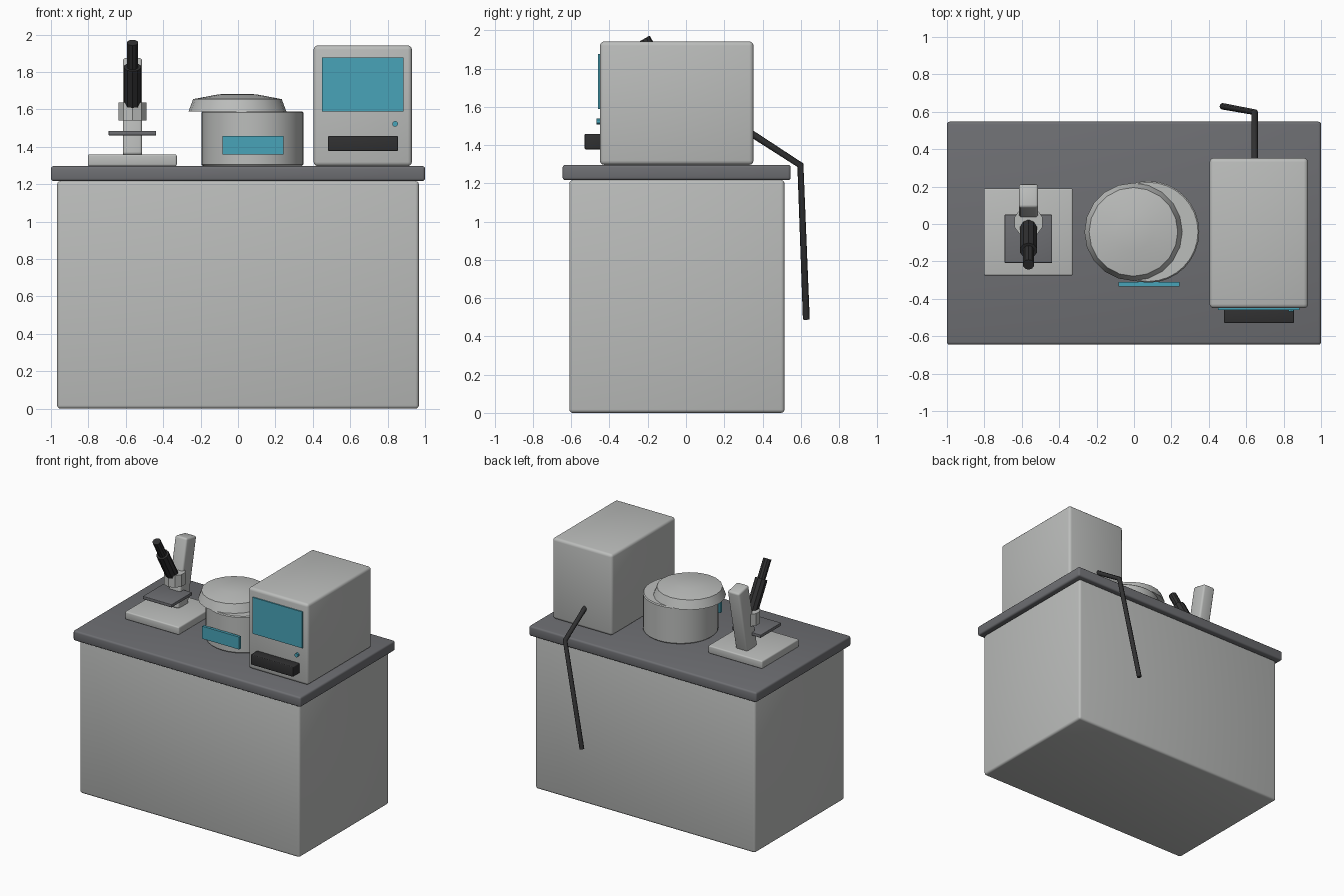
import bpy, bmesh, math
from mathutils import Matrix, Vector

if "Cube" in bpy.data.objects:
    bpy.data.objects.remove(bpy.data.objects["Cube"])


def material(name, r, g, b):
    m = bpy.data.materials.new(name)
    m.diffuse_color = (r, g, b, 1)
    m.use_nodes = True
    m.node_tree.nodes["Principled BSDF"].inputs["Base Color"].default_value = m.diffuse_color
    return m


LIGHT = material("light_grey", 0.50, 0.51, 0.50)
SLATE = material("slate_grey", 0.155, 0.158, 0.17)
DARK = material("near_black", 0.03, 0.03, 0.031)
TEAL = material("teal", 0.065, 0.37, 0.48)


def finish(bm, name, mat, angle=30):
    bmesh.ops.recalc_face_normals(bm, faces=bm.faces)
    me = bpy.data.meshes.new(name)
    bm.to_mesh(me)
    bm.free()
    me.materials.append(mat)
    ob = bpy.data.objects.new(name, me)
    bpy.context.collection.objects.link(ob)
    bpy.ops.object.select_all(action='DESELECT')
    ob.select_set(True)
    bpy.context.view_layer.objects.active = ob
    bpy.ops.object.shade_smooth_by_angle(angle=math.radians(angle))
    return ob


def box(name, mat, x, y, z, bevel=0.0, tilt=0.0):
    """Box from (min, max) ranges, optionally rounded and tilted about x."""
    bm = bmesh.new()
    bmesh.ops.create_cube(bm, size=1)
    size = [r[1] - r[0] for r in (x, y, z)]
    mid = [(r[1] + r[0]) / 2 for r in (x, y, z)]
    bmesh.ops.scale(bm, vec=size, verts=bm.verts)
    if bevel:
        bmesh.ops.bevel(bm, geom=bm.edges[:], offset=bevel, segments=3,
                        profile=0.5, affect='EDGES')
    bm.transform(Matrix.Translation(mid) @ Matrix.Rotation(math.radians(tilt), 4, 'X'))
    return finish(bm, name, mat)


def rod(name, mat, a, b, radius, sides):
    """Cylinder between two points."""
    a, b = Vector(a), Vector(b)
    bm = bmesh.new()
    bmesh.ops.create_cone(bm, cap_ends=True, segments=sides, radius1=radius,
                          radius2=radius, depth=(b - a).length)
    rot = (b - a).to_track_quat('Z', 'Y').to_matrix().to_4x4()
    bm.transform(Matrix.Translation((a + b) / 2) @ rot)
    return finish(bm, name, mat)


def lathe(name, mat, cx, cy, profile, sides):
    """Closed turned shape; the profile runs from axis to axis."""
    bm = bmesh.new()
    vs = [bm.verts.new((cx + r, cy, z)) for r, z in profile]
    es = [bm.edges.new(p) for p in zip(vs, vs[1:])]
    bmesh.ops.spin(bm, geom=vs + es, cent=(cx, cy, 0), axis=(0, 0, 1),
                   angle=math.tau, steps=sides)
    bmesh.ops.remove_doubles(bm, verts=bm.verts, dist=1e-4)
    return finish(bm, name, mat)


# Bench
box("cabinet", LIGHT, (-0.967, 0.967), (-0.61, 0.515), (0, 1.217), 0.018)
box("worktop", SLATE, (-1, 1), (-0.645, 0.547), (1.217, 1.297), 0.014)

# Analyser with screen, button, tray and power cable
box("analyser_body", LIGHT, (0.404, 0.93), (-0.45, 0.353), (1.297, 1.942), 0.022)
box("analyser_screen", TEAL, (0.449, 0.886), (-0.459, -0.449), (1.588, 1.877))
rod("analyser_button", TEAL, (0.84, -0.445, 1.523), (0.84, -0.468, 1.523), 0.015, 12)
box("analyser_tray", DARK, (0.481, 0.855), (-0.53, -0.445), (1.378, 1.458), 0.006)

cu = bpy.data.curves.new("power_cable", 'CURVE')
cu.dimensions = '3D'
cu.bevel_depth = 0.018
cu.bevel_resolution = 2
cu.use_fill_caps = True
path = [(0.645, 0.335, 1.465), (0.645, 0.598, 1.295), (0.475, 0.629, 0.49)]
sp = cu.splines.new('POLY')
sp.points.add(len(path) - 1)
for p, co in zip(sp.points, path):
    p.co = (*co, 1)
cu.materials.append(DARK)
cable = bpy.data.objects.new("power_cable", cu)
bpy.context.collection.objects.link(cable)
bpy.ops.object.select_all(action='DESELECT')
cable.select_set(True)
bpy.context.view_layer.objects.active = cable
bpy.ops.object.convert(target='MESH')

# Centrifuge with slid-aside lid and front panel
lathe("centrifuge_drum", LIGHT, 0.077, -0.042,
      [(0, 1.297), (0.264, 1.297), (0.272, 1.305), (0.272, 1.583), (0.265, 1.59), (0, 1.59)], 32)
lathe("centrifuge_lid", LIGHT, -0.003, -0.042,
      [(0, 1.588), (0.262, 1.588), (0.237, 1.655), (0.1, 1.681), (0, 1.683)], 20)
box("centrifuge_panel", TEAL, (-0.082, 0.243), (-0.333, -0.311), (1.358, 1.457))

# Microscope
MX = -0.564
box("microscope_base", LIGHT, (-0.803, -0.327), (-0.276, 0.191), (1.297, 1.36), 0.01)
box("microscope_arm", LIGHT, (MX - 0.052, MX + 0.052), (0.032, 0.162), (1.34, 1.87), 0.015, -12)
box("microscope_stage", SLATE, (-0.692, -0.438), (-0.208, 0.05), (1.461, 1.485), 0.004)
rod("microscope_turret", LIGHT, (MX, 0.01, 1.54), (MX, 0.01, 1.636), 0.08, 10)
top = Vector((MX, -0.217, 1.957))
axis = Vector((0, 0.5, -0.866))
rod("microscope_tube", DARK, top + axis * 0.15, top + axis * 0.41, 0.047, 10)
rod("microscope_eyepiece", DARK, top, top + axis * 0.2, 0.031, 10)
